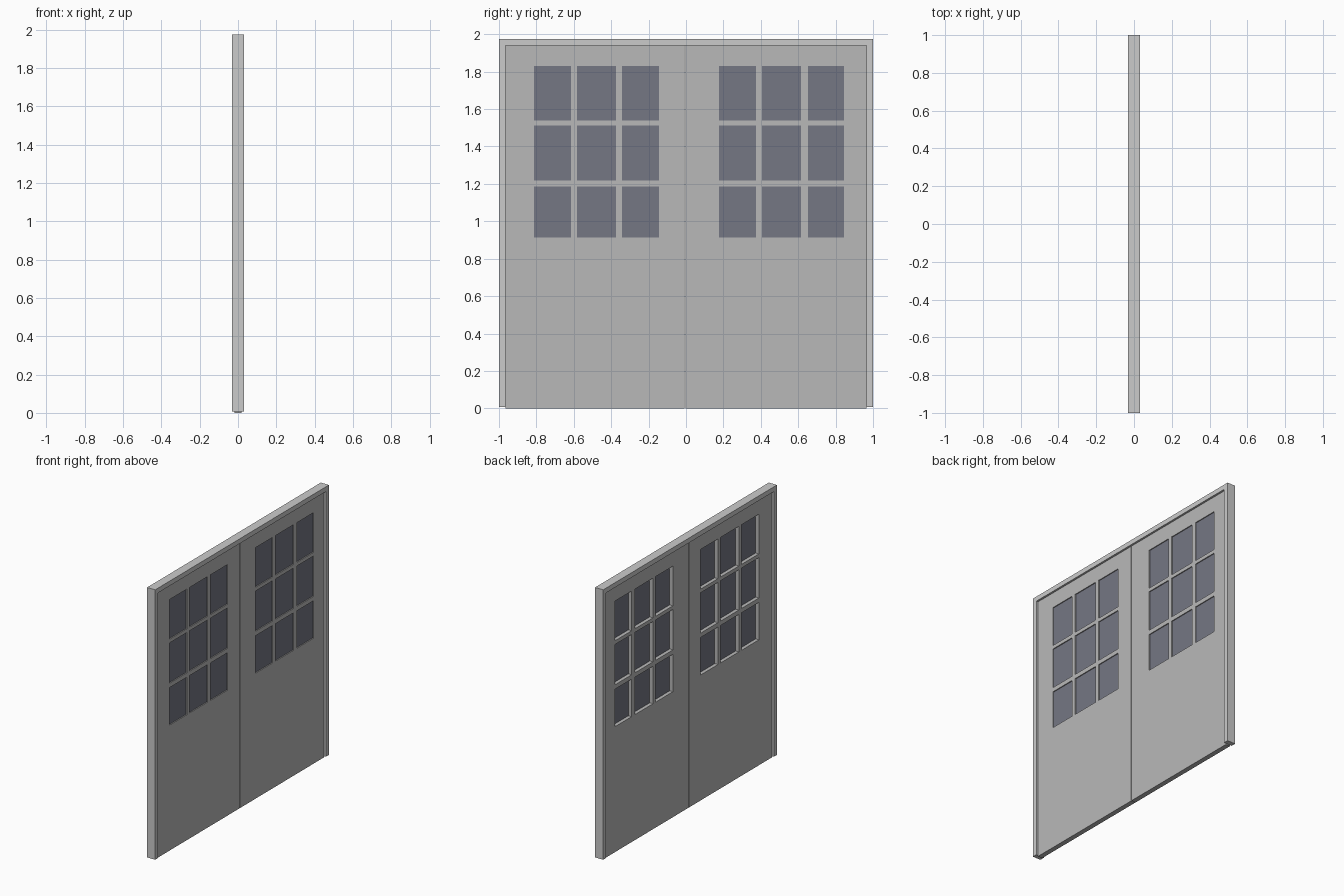
import bpy, bmesh

if "Cube" in bpy.data.objects:
    bpy.data.objects.remove(bpy.data.objects["Cube"])


def material(name, rgb):
    m = bpy.data.materials.new(name)
    m.diffuse_color = (*rgb, 1)
    m.use_nodes = True
    m.node_tree.nodes["Principled BSDF"].inputs["Base Color"].default_value = m.diffuse_color
    return m


FRAME = material("light grey", (0.60, 0.60, 0.60))
DOOR = material("mid grey", (0.485, 0.485, 0.485))
GLASS = material("blue grey glass", (0.178, 0.184, 0.228))


def slab(name, ys, zs, holes, x0, x1, mat):
    """Grid of cells in the YZ plane, without the hole cells, extruded along x."""
    bm = bmesh.new()
    v = {}

    def vert(i, j):
        if (i, j) not in v:
            v[i, j] = bm.verts.new((x0, ys[i], zs[j]))
        return v[i, j]

    for i in range(len(ys) - 1):
        for j in range(len(zs) - 1):
            if (i, j) not in holes:
                bm.faces.new([vert(i, j), vert(i + 1, j),
                              vert(i + 1, j + 1), vert(i, j + 1)])
    ext = bmesh.ops.extrude_face_region(bm, geom=bm.faces[:], use_keep_orig=True)
    for g in ext["geom"]:
        if isinstance(g, bmesh.types.BMVert):
            g.co.x = x1
    bmesh.ops.recalc_face_normals(bm, faces=bm.faces[:])
    me = bpy.data.meshes.new(name)
    bm.to_mesh(me)
    bm.free()
    me.materials.append(mat)
    ob = bpy.data.objects.new(name, me)
    bpy.context.collection.objects.link(ob)
    return ob


# Door frame: two jambs and a header
slab("door_frame", [-1, -0.965, 0.965, 1], [0.008, 1.94, 1.975],
     {(1, 0)}, -0.0325, 0.0325, FRAME)

# Two door leaves, each with a three by three window grid
rows = [0.914, 1.187, 1.219, 1.513, 1.54, 1.829]
leaves = {
    "left": (-0.965, [-0.813, -0.615, -0.583, -0.374, -0.342, -0.144], -0.008),
    "right": (-0.003, [0.176, 0.374, 0.406, 0.615, 0.652, 0.845], 0.965),
}
holes = {(i, j) for i in (1, 3, 5) for j in (1, 3, 5)}
for side, (a, cols, b) in leaves.items():
    slab(side + "_door", [a, *cols, b], [0, *rows, 1.94], holes,
         -0.018, 0.018, DOOR)
    # Panes set close to the +x face
    for i in (0, 2, 4):
        for j in (0, 2, 4):
            slab(f"{side}_pane_{i // 2}_{j // 2}", cols[i:i + 2], rows[j:j + 2],
                 set(), 0.008, 0.011, GLASS)
